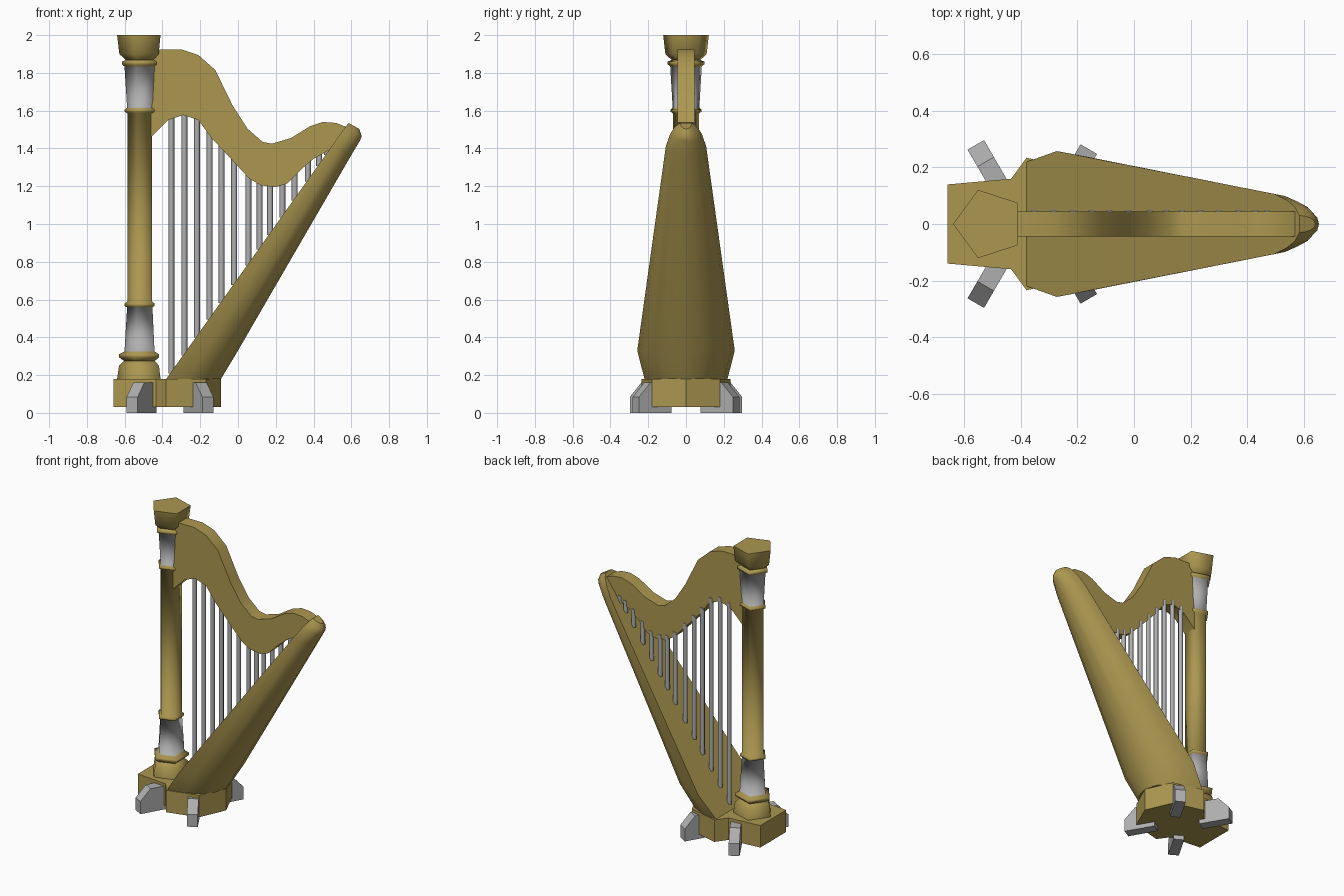
import bpy
import bmesh
import math
from mathutils import Vector

cube = bpy.data.objects.get("Cube")
if cube:
    bpy.data.objects.remove(cube, do_unlink=True)


def make_material(name, colour):
    mat = bpy.data.materials.new(name)
    mat.use_nodes = True
    mat.diffuse_color = colour
    mat.node_tree.nodes["Principled BSDF"].inputs["Base Color"].default_value = colour
    return mat


GOLD = make_material("gold", (0.41, 0.31, 0.08, 1))
SILVER = make_material("silver grey", (0.43, 0.43, 0.43, 1))


def loft(name, rings, mats, smooth=None, rule=None):
    """Skin closed rings of points, cap both ends; rule picks each face's material."""
    bm = bmesh.new()
    loops = [[bm.verts.new(p) for p in ring] for ring in rings]
    count = len(loops[0])
    for low, high in zip(loops, loops[1:]):
        for i in range(count):
            j = (i + 1) % count
            bm.faces.new((low[i], low[j], high[j], high[i]))
    bm.faces.new(loops[0])
    bm.faces.new(loops[-1])
    bmesh.ops.recalc_face_normals(bm, faces=bm.faces[:])
    if rule:
        for face in bm.faces:
            face.material_index = rule(face.calc_center_median())
    mesh = bpy.data.meshes.new(name)
    bm.to_mesh(mesh)
    bm.free()
    for mat in mats:
        mesh.materials.append(mat)
    obj = bpy.data.objects.new(name, mesh)
    bpy.context.collection.objects.link(obj)
    if smooth:
        bpy.ops.object.select_all(action='DESELECT')
        obj.select_set(True)
        bpy.context.view_layer.objects.active = obj
        bpy.ops.object.shade_smooth_by_angle(angle=math.radians(smooth))
    return obj


# Base plinth: mirrored outline, raised slightly off the floor
half = [(-0.66, 0.14), (-0.435, 0.16), (-0.38, 0.235), (-0.17, 0.18)]
outline = half + [(-0.09, 0)] + [(x, -y) for x, y in reversed(half)]
loft("base", [[(x, y, z) for x, y in outline] for z in (0.03, 0.18)], [GOLD])

# Four chamfered feet, each running from its outer tip in under the base
foot_profile = [(0, 0), (0, 0.085), (0.07, 0.16), (0.2, 0.16), (0.2, 0)]
along = Vector((0.5, 0.86, 0))
across = Vector((0.86, -0.5, 0)) * 0.034
for label, tip_x, tip_y in (("column", -0.56, -0.28), ("soundbox", -0.16, 0.265)):
    for side in (1, -1):
        inward = along if tip_y < 0 else -along
        rings = []
        for k in (-1, 1):
            ring = []
            for s, z in foot_profile:
                p = Vector((tip_x, tip_y, z)) + inward * s + across * k
                ring.append((p.x, p.y * side, p.z))
            rings.append(ring)
        loft(f"{label}_foot_{'a' if side > 0 else 'b'}", rings, [SILVER])

# Five-sided column with collars and silver tapered sections
column_profile = [
    (0.127, 0.18), (0.117, 0.25), (0.09, 0.275), (0.118, 0.295), (0.118, 0.31),
    (0.088, 0.325), (0.074, 0.56), (0.087, 0.565), (0.087, 0.58), (0.072, 0.59),
    (0.072, 1.585), (0.087, 1.595), (0.087, 1.605), (0.074, 1.615), (0.088, 1.835),
    (0.102, 1.845), (0.102, 1.86), (0.08, 1.868), (0.115, 1.9), (0.127, 2.0)]


def pentagon(radius, z):
    angles = [math.pi + i * math.tau / 5 for i in range(5)]
    return [(-0.513 + radius * math.cos(a), radius * math.sin(a), z) for a in angles]


loft("column", [pentagon(r, z) for r, z in column_profile], [GOLD, SILVER], 75,
     lambda c: int(0.33 < c.z < 0.55 or 1.62 < c.z < 1.82))

# Soundbox: flat string side, rounded back; (front x, z, back x, z, half width)
sections = [
    (-0.38, 0.18, -0.09, 0.18, 0.22), (-0.273, 0.33, 0.0, 0.33, 0.258),
    (0.495, 1.41, 0.60, 1.365, 0.107), (0.54, 1.475, 0.645, 1.44, 0.085),
    (0.57, 1.515, 0.655, 1.465, 0.06), (0.585, 1.535, 0.642, 1.503, 0.03)]
STEPS = 8
box_rings = []
for fx, fz, bx, bz, w in sections:
    ring = []
    for i in range(STEPS + 1):
        a = math.pi * i / STEPS
        k = math.sin(a)
        ring.append((fx + (bx - fx) * k, w * math.cos(a), fz + (bz - fz) * k))
    box_rings.append(ring)
loft("soundbox", box_rings, [GOLD], 40)

# Curved neck joining column and soundbox
neck_top = [
    (-0.46, 1.925), (-0.30, 1.925), (-0.21, 1.895), (-0.12, 1.815), (-0.03, 1.63),
    (0.05, 1.505), (0.13, 1.435), (0.18, 1.425), (0.28, 1.455), (0.38, 1.517),
    (0.45, 1.54), (0.52, 1.535), (0.57, 1.515)]
neck_bottom = [
    (-0.46, 1.46), (-0.37, 1.55), (-0.29, 1.577), (-0.21, 1.55), (-0.14, 1.455),
    (0.0, 1.305), (0.06, 1.24), (0.12, 1.205), (0.2, 1.195), (0.26, 1.215),
    (0.33, 1.285), (0.4, 1.345), (0.49, 1.395)]
neck_outline = neck_top + neck_bottom[::-1]
loft("neck", [[(x, y, z) for x, z in neck_outline] for y in (-0.045, 0.045)], [GOLD], 40)


def neck_underside(x):
    for (x0, z0), (x1, z1) in zip(neck_bottom, neck_bottom[1:]):
        if x0 <= x <= x1:
            return z0 + (z1 - z0) * (x - x0) / (x1 - x0)
    return neck_bottom[-1][1]


# Strings from the soundbox face up to the back of the neck
string_x = [-0.353, -0.284, -0.217, -0.15, -0.087, -0.02, 0.055,
            0.115, 0.17, 0.235, 0.30, 0.37, 0.43, 0.47]
for n, x in enumerate(string_x):
    radius = 0.016
    foot = 0.17 + (x + 0.38) * 1.405
    rings = []
    for z in (foot, neck_underside(x) + 0.03):
        rings.append([(x + radius * math.cos(i * math.tau / 6),
                       0.036 + radius * math.sin(i * math.tau / 6), z) for i in range(6)])
    loft(f"string_{n + 1}", rings, [SILVER], 65)
